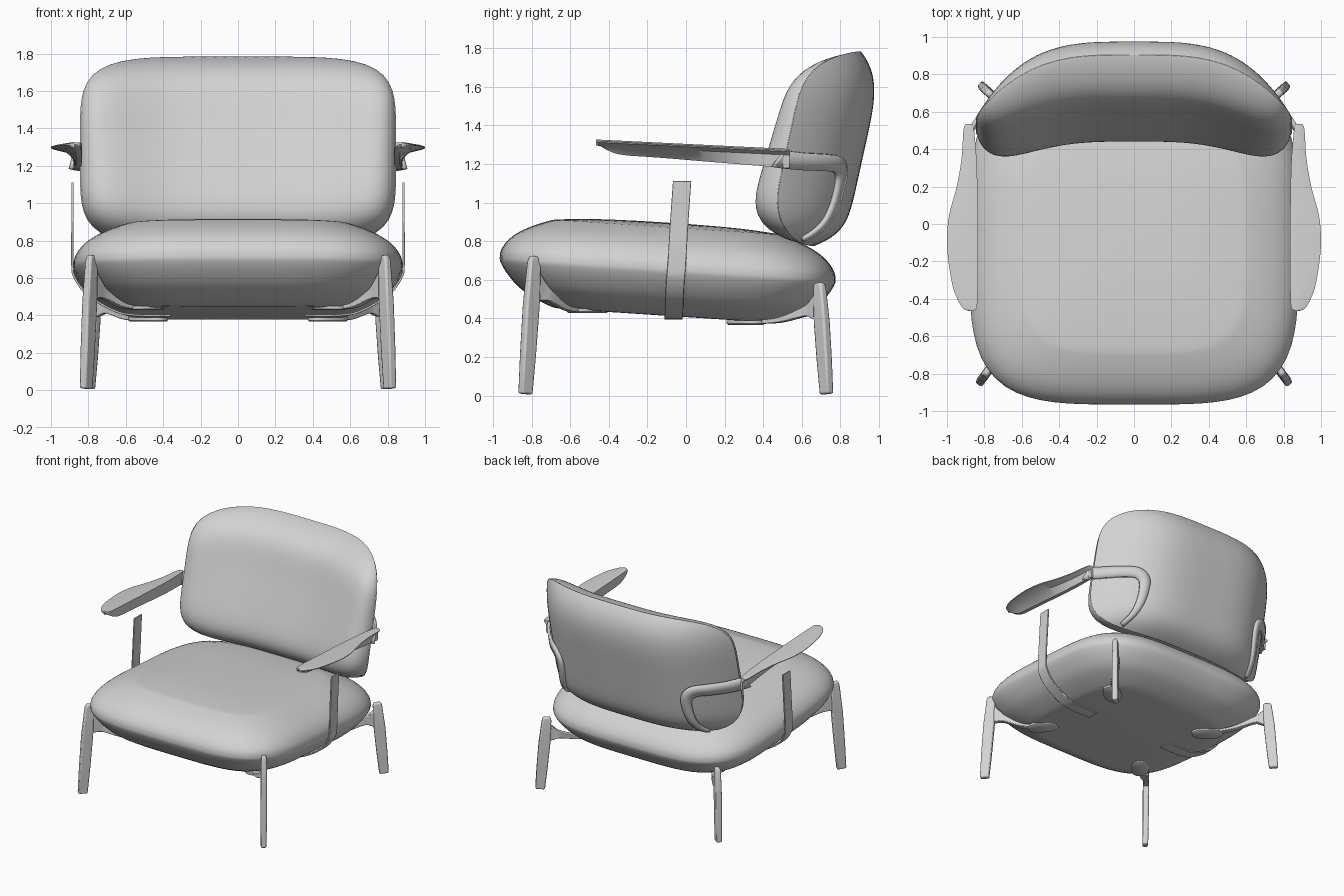
import bpy, bmesh, math
from mathutils import Vector

if "Cube" in bpy.data.objects:
    bpy.data.objects.remove(bpy.data.objects["Cube"], do_unlink=True)

GREY = (0.65, 0.65, 0.65, 1)
mat = bpy.data.materials.new("light_grey")
mat.use_nodes = True
mat.diffuse_color = GREY
mat.node_tree.nodes["Principled BSDF"].inputs["Base Color"].default_value = GREY


def loft(name, rings, closed=True, caps=(True, True), mirror=False, angle=40):
    """Skin a list of point rings into one object."""
    bm = bmesh.new()
    rows = [[bm.verts.new(p) for p in ring] for ring in rings]
    n = len(rows[0])
    for a, b in zip(rows, rows[1:]):
        for i in range(n if closed else n - 1):
            j = (i + 1) % n
            bm.faces.new((a[i], a[j], b[j], b[i]))
    for row, cap in zip((rows[0], rows[-1]), caps):
        if cap and closed:
            bm.faces.new(row)
    bmesh.ops.recalc_face_normals(bm, faces=bm.faces)
    me = bpy.data.meshes.new(name)
    bm.to_mesh(me)
    bm.free()
    me.materials.append(mat)
    me.shade_smooth()
    me.set_sharp_from_angle(angle=math.radians(angle))
    ob = bpy.data.objects.new(name, me)
    bpy.context.collection.objects.link(ob)
    if mirror:
        ob.modifiers.new("Mirror", 'MIRROR')
    return ob


def smooth(points, steps=6):
    """Catmull-Rom curve through points of any dimension."""
    p = [Vector(q) for q in points]
    p = [p[0] * 2 - p[1]] + p + [p[-1] * 2 - p[-2]]
    out = []
    for a, b, c, d in zip(p, p[1:], p[2:], p[3:]):
        for k in range(steps):
            t = k / steps
            out.append(0.5 * (2 * b + (c - a) * t + (2 * a - 5 * b + 4 * c - d) * t**2
                              + (3 * b - a - 3 * c + d) * t**3))
    return out + [p[-2]]


def beam(name, path, side, bevel=0.006):
    """Mirrored rectangular bar; path rows are x, y, z, width, depth."""
    side = Vector(side).normalized()
    rings = []
    for i, q in enumerate(path):
        a, b = path[max(i - 1, 0)], path[min(i + 1, len(path) - 1)]
        tangent = (Vector(b[:3]) - Vector(a[:3])).normalized()
        up = tangent.cross(side).normalized()
        rings.append([Vector(q[:3]) + side * (s * q[3] / 2) + up * (u * q[4] / 2)
                      for s, u in ((-1, -1), (1, -1), (1, 1), (-1, 1))])
    ob = loft(name, rings, mirror=True)
    mod = ob.modifiers.new("Bevel", 'BEVEL')
    mod.width, mod.segments, mod.limit_method = bevel, 2, 'ANGLE'
    return ob


def superellipse(a, b, power, count=96):
    pts = []
    for i in range(count):
        t = 2 * math.pi * i / count
        c, s = math.cos(t), math.sin(t)
        r = (abs(c)**power + abs(s)**power) ** (-1 / power)
        pts.append((a * r * c, b * r * s))
    return pts


# Seat cushion: inset and height pairs, stacked on a slightly tilted plane
SEAT = [(.33, -.247), (.27, -.24), (.18, -.2), (.1, -.15), (.04, -.085), (.006, -.03),
        (0, 0), (.008, .04), (.04, .088), (.09, .13), (.16, .168), (.25, .203),
        (.31, .216), (.5, .23), (.7, .235), (.82, .236)]
rings = []
for inset, h in smooth(SEAT, 3):
    rings.append([(x, y - .095, .66 + h - .066 * y)
                  for x, y in superellipse(.88 - inset, .87 - inset, 4)])
loft("seat_cushion", rings)


# Backrest: wrapped shell surface with a padded front
def shell_y(x, z):
    v = (z - 1.28) / .5
    drop = .13 * v**4 if v > 0 else .15 * v**8
    return .92 + .11 * v - drop - .4 * (abs(x) / .84)**3.5


def back_ring(r, padded):
    ring = []
    for x, h in superellipse(.84 * r, .5 * r, 5):
        z = 1.28 + h
        pad = (.39 - .12 * h) * (1 - r**6)**.8 if padded else 0
        ring.append((x, shell_y(x, z) - pad, z))
    return ring


radii = [math.sin(math.pi / 2 * k / 26) for k in range(1, 27)]
loft("back_cushion", [back_ring(r, True) for r in radii], caps=(True, False), angle=60)
shell = loft("back_shell", [back_ring(r, False) for r in radii], caps=(True, False), angle=60)
mod = shell.modifiers.new("Solidify", 'SOLIDIFY')
mod.thickness, mod.offset = .012, 0

# Arm band: hugs the shell, turns the corner and runs down; rows are x, z, width
BAND = [(.885, 1.228, .09), (.86, 1.222, .09), (.8, 1.213, .088), (.7, 1.207, .085),
        (.62, 1.195, .08), (.57, 1.14, .075), (.565, 1.04, .065), (.58, .94, .055),
        (.6, .87, .045), (.63, .81, .035)]
path = smooth(BAND, 5)
strip = []
for i, q in enumerate(path):
    d = (path[min(i + 1, len(path) - 1)] - path[max(i - 1, 0)]).xy.normalized()
    pair = []
    for s in (-.5, 0, .5):
        x, z = q.x - d.y * q.z * s, q.y + d.x * q.z * s
        pair.append((x, shell_y(max(x - .022, 0), max(z, .79)) + .008, z))
    strip.append(pair)
band = loft("arm_band", strip, closed=False, mirror=True)
mod = band.modifiers.new("Solidify", 'SOLIDIFY')
mod.thickness, mod.offset = .022, 0

# Armrest paddle: rows are y, inner x, outer x, underside height
ARM = [(-.465, .865, .885, 1.315), (-.45, .842, .915, 1.298), (-.4, .837, .945, 1.268),
       (-.33, .835, .97, 1.247), (-.2, .835, .992, 1.237), (-.08, .835, 1, 1.228),
       (.05, .835, .988, 1.217), (.2, .837, .948, 1.205), (.35, .842, .922, 1.193),
       (.5, .855, .912, 1.181), (.535, .865, .9, 1.178)]
rings = []
for y, xi, xo, zb in smooth(ARM, 4):
    zt = 1.302 - .049 * y
    w = xo - xi
    rings.append([(xi, y, zt), (xi + w * .6, y, zt + .002), (xo, y, zt - .006),
                  (xo - .01 * w, y, zt - .012), (xi + w * .5, y, zt - .03),
                  (xi + min(.03, w * .4), y, zb), (xi, y, zb)])
loft("armrest", rings, mirror=True, angle=35)

# Side strap: upright blade that curls under the seat
STRAP = [(.885, -.02, 1.112), (.885, -.035, .9), (.886, -.048, .68), (.872, -.055, .6),
         (.8, -.06, .507), (.66, -.063, .425), (.55, -.065, .402), (.36, -.065, .4)]
beam("side_strap", smooth([p + (.095, .012) for p in STRAP]), (0, 1, 0), .003)


# Legs with curved struts and mounting pads
def leg(name, top, foot, out, knee, pad):
    out = Vector((*out, 0)).normalized()
    side = Vector((-out.y, out.x, 0))
    top, foot, pad = Vector(top), Vector(foot), Vector(pad)
    bar = [top.lerp(foot, t) for t in (0, .04, .35, .7, 1)]
    beam(name + "_leg", [(*p, w, d) for p, w, d in zip(
        bar, (.03, .04, .046, .046, .042), (.05, .068, .085, .08, .07))], side, .01)
    start = top.lerp(foot, .22)
    knee = Vector(knee)
    mid = knee.lerp(pad, .45)
    mid.z = pad.z + .012
    rows = [(*start, .035, .17), (*start.lerp(knee, .5), .035, .1), (*knee, .04, .05),
            (*mid, .05, .025), (*pad, .06, .016)]
    beam(name + "_strut", smooth(rows), side, .005)
    rings = []
    for z, grow in ((-.011, -.008), (-.005, 0), (.011, 0)):
        rings.append([pad + out * x + side * y + Vector((0, 0, z))
                      for x, y in superellipse(.12 + grow, .07 + grow, 2.4, 32)])
    loft(name + "_pad", rings, mirror=True)


leg("front", (.782, -.785, .722), (.812, -.832, .008), (.6, -.8),
    (.71, -.70, .51), (.49, -.51, .44))
leg("rear", (.765, .69, .585), (.80, .728, .008), (.75, .65),
    (.69, .62, .435), (.48, .31, .378))
